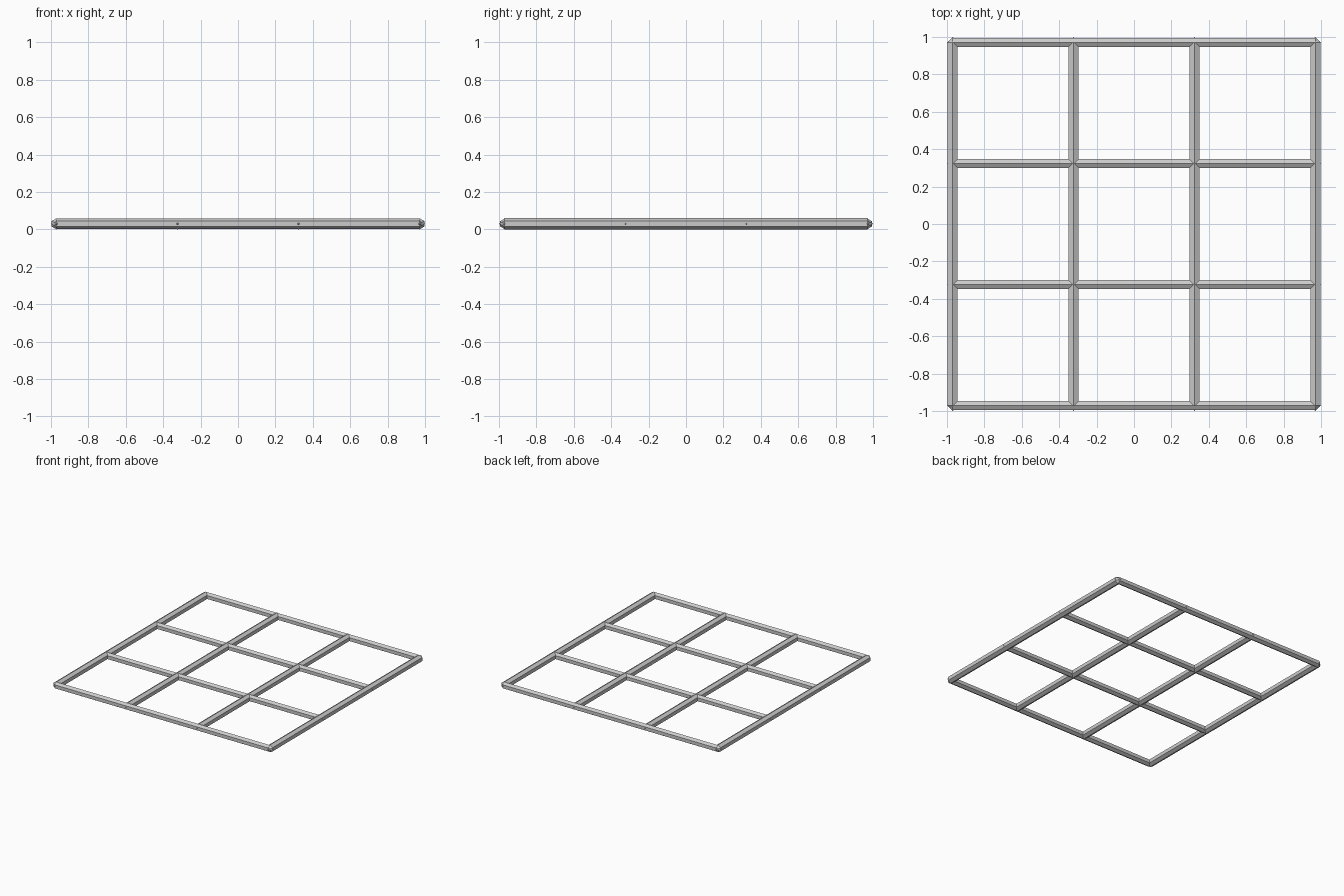
import bpy, bmesh
from math import sin, cos, pi

if "Cube" in bpy.data.objects:
    bpy.data.objects.remove(bpy.data.objects["Cube"])

R = 0.03      # bar radius, also the joint height above the ground
SPAN = 0.97   # outermost bar axis


def bar(name, offset, along_y, r):
    """Six-sided bar with a pointed cap at both ends."""
    bm = bmesh.new()

    def put(t, u, z):
        return bm.verts.new((offset + u, t, z + R) if along_y else (t, offset + u, z + R))

    rings = [[put(t, r * sin(i * pi / 3), r * cos(i * pi / 3)) for i in range(6)]
             for t in (-SPAN, SPAN)]
    tips = [put(-1, 0, 0), put(1, 0, 0)]
    for i in range(6):
        j = (i + 1) % 6
        bm.faces.new((rings[0][i], rings[0][j], rings[1][j], rings[1][i]))
        for ring, tip in zip(rings, tips):
            bm.faces.new((ring[i], ring[j], tip))
    bmesh.ops.recalc_face_normals(bm, faces=bm.faces)
    mesh = bpy.data.meshes.new(name)
    bm.to_mesh(mesh)
    bm.free()
    obj = bpy.data.objects.new(name, mesh)
    bpy.context.collection.objects.link(obj)


# Four bars each way make a three by three grid
for k in range(4):
    pos = -SPAN + k * 2 * SPAN / 3
    bar(f"lengthwise_bar_{k + 1}", pos, True, R)
    bar(f"crosswise_bar_{k + 1}", pos, False, 0.028)
